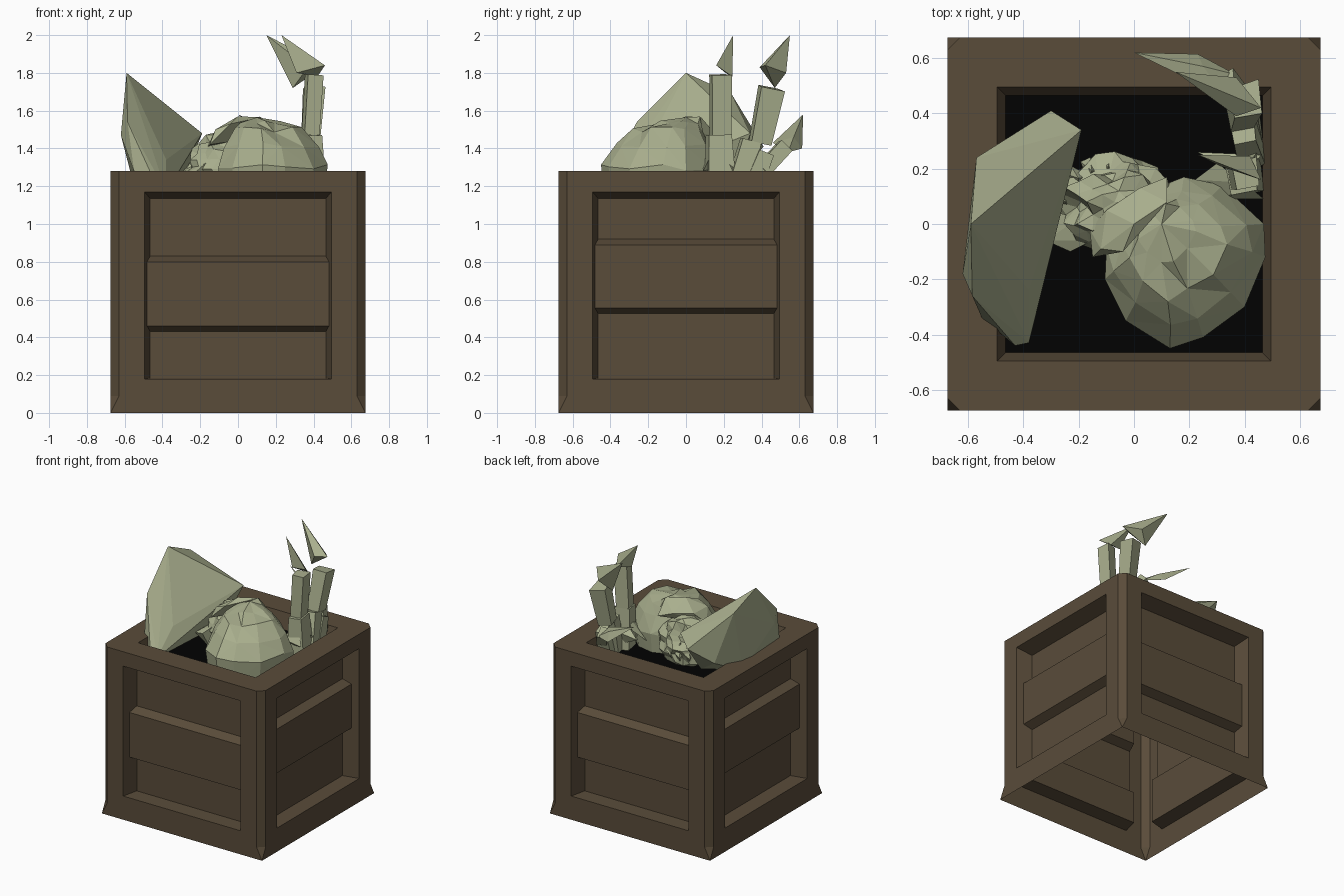
import bpy, bmesh, math, random
from mathutils import Vector, Matrix

if "Cube" in bpy.data.objects:
    bpy.data.objects.remove(bpy.data.objects["Cube"])

random.seed(4)


def material(name, rgb):
    m = bpy.data.materials.new(name)
    m.diffuse_color = (*rgb, 1)
    m.use_nodes = True
    m.node_tree.nodes["Principled BSDF"].inputs["Base Color"].default_value = m.diffuse_color
    return m


WOOD = material("dark wood", (0.101, 0.072, 0.042))
BONE = material("green bone", (0.40, 0.43, 0.27))
BLACK = material("black interior", (0.0005, 0.0005, 0.0005))


def finish(bm, name, mat):
    bmesh.ops.remove_doubles(bm, verts=bm.verts, dist=0.0005)
    bmesh.ops.recalc_face_normals(bm, faces=bm.faces)
    me = bpy.data.meshes.new(name)
    bm.to_mesh(me)
    bm.free()
    me.materials.append(mat)
    ob = bpy.data.objects.new(name, me)
    bpy.context.collection.objects.link(ob)
    return ob


def face(bm, pts):
    return bm.faces.new([bm.verts.new(p) for p in pts])


def hull(name, pts):
    bm = bmesh.new()
    for p in pts:
        bm.verts.new(p)
    r = bmesh.ops.convex_hull(bm, input=bm.verts)
    junk = [g for g in r["geom_interior"] + r["geom_unused"] if isinstance(g, bmesh.types.BMVert)]
    bmesh.ops.delete(bm, geom=list(set(junk)), context='VERTS')
    return finish(bm, name, BONE)


# Crate: four panelled sides, open underneath, with a sunken top
H, R, C, W, D = 1.28, 0.675, 0.63, 0.495, 0.12
bm = bmesh.new()
for k in range(4):
    rot = Matrix.Rotation(k * math.pi / 2, 3, 'Z')
    lo, hi = ((0.46, 0.80), (0.555, 0.89))[k % 2]

    def add(*pts):
        face(bm, [rot @ Vector(p) for p in pts])

    def P(u, z, d=0):
        return (u, -R + d, z)

    # frame around the panel
    add(P(-C, H), P(-W, 1.17), P(W, 1.17), P(C, H))
    add(P(-R, 0), P(R, 0), P(W, 0.18), P(-W, 0.18))
    for s in (-1, 1):
        add(P(s * R, 0), P(s * C, 0.09), P(s * C, H), P(s * W, 1.17), P(s * W, 0.18))
    # stepped recess with a raised middle board
    prof = [(1.17, 0), (1.135, D), (hi + 0.03, D), (hi, 0.055),
            (lo, 0.055), (lo - 0.03, D), (0.182, D), (0.18, 0)]
    half = [W - 0.25 * d for z, d in prof]
    for i in range(len(prof) - 1):
        (z0, d0), (z1, d1) = prof[i], prof[i + 1]
        a, b = half[i], half[i + 1]
        add(P(-a, z0, d0), P(a, z0, d0), P(b, z1, d1), P(-b, z1, d1))
    for s in (-1, 1):
        add(*[P(s * h, z, d) for (z, d), h in zip(prof, half)])
    # chamfered corner, flaring to a point at the foot
    add((C, -R, 0.09), (R, -R, 0), (R, -C, 0.09))
    add((C, -R, 0.09), (R, -C, 0.09), (R, -C, H), (C, -R, H))
    # top rim and sloping lip
    add((-C, -R, H), (C, -R, H), (W, -W, H), (-W, -W, H))
    add((C, -R, H), (R, -C, H), (W, -W, H))
    add((-W, -W, H), (W, -W, H), (0.465, -0.465, 1.16), (-0.465, -0.465, 1.16))
finish(bm, "crate", WOOD)

bm = bmesh.new()
face(bm, [(x * 0.466, y * 0.466, 1.16) for x, y in ((-1, -1), (1, -1), (1, 1), (-1, 1))])
finish(bm, "dark_interior", BLACK)

# Shoulder blade leaning on the left side, with a small spur
hull("shoulder_blade", [
    (-.59, 0, 1.80), (-.57, .24, 1.69), (-.19, .34, 1.48), (-.30, .41, 1.41),
    (-.62, -.18, 1.47), (-.585, -.26, 1.54), (-.55, -.34, 1.28), (-.43, -.44, 1.20),
    (-.38, -.43, 1.17), (-.38, -.24, 1.34), (-.32, .05, 1.20), (-.30, .25, 1.20),
    (-.55, .1, 1.20), (-.43, .02, 1.51), (-.45, .3, 1.3)])
hull("blade_spur", [(-.34, .12, 1.50), (-.42, .01, 1.48), (-.40, .03, 1.53), (-.39, .03, 1.44)])

# Cranium: loft of shrinking uneven rings
outline = [(-.10, -.08), (.0, .10), (.18, .17), (.32, .14), (.47, 0), (.475, -.12),
           (.40, -.30), (.25, -.41), (.13, -.45), (-.03, -.35), (-.105, -.20)]
levels = ((1.13, .93, .19, -.13), (1.30, 1.0, .19, -.13), (1.42, .83, .18, -.11),
          (1.495, .60, .16, -.08), (1.55, .36, .12, -.03))
bm = bmesh.new()
rings = []
for z, f, cx, cy in levels:
    ring = []
    for x, y in outline:
        j = 1 + random.uniform(-.09, .05) * (z > 1.3)
        ring.append(bm.verts.new((cx + (x - .19) * f * j, cy + (y + .13) * f * j,
                                  z + random.uniform(-.02, .02) * (z > 1.2))))
    rings.append(ring)
n = len(outline)
for a, b in zip(rings, rings[1:]):
    for i in range(n):
        bm.faces.new((a[i], a[(i + 1) % n], b[(i + 1) % n], b[i]))
tip = bm.verts.new((.10, 0, 1.565))
for i in range(n):
    bm.faces.new((rings[-1][i], rings[-1][(i + 1) % n], tip))
bmesh.ops.triangulate(bm, faces=bm.faces)
finish(bm, "cranium", BONE)

# Face of the skull: jagged lump with two sunken eyes and a nose
bm = bmesh.new()
bmesh.ops.create_icosphere(bm, subdivisions=3, radius=1)
holes = [Vector(d).normalized() for d in ((-.9, -.1, .55), (-.1, .9, .55), (-.65, .65, .3))]
for v in bm.verts:
    d = v.co.normalized()
    s = random.uniform(.87, 1.1)
    if any(d.dot(h) > .94 for h in holes):
        s *= .72
    v.co = Vector((-.07 + d.x * s * .21, .08 + d.y * s * .17, 1.29 + d.z * s * .19))
finish(bm, "skull_face", BONE)
hull("brow", [(-.15, -.12, 1.42), (-.16, -.02, 1.41), (-.10, .05, 1.49), (.02, .13, 1.49),
              (.12, .17, 1.46), (0, .0, 1.57), (.12, .08, 1.565), (-.12, -.09, 1.50), (-.04, -.1, 1.53)])
hull("cheek", [(-.32, -.06, 1.24), (-.23, -.10, 1.27), (-.15, -.06, 1.34), (-.2, .02, 1.33),
               (-.27, .04, 1.28), (-.2, -.05, 1.15)])
# Jaw teeth fanned around the muzzle
for i in range(6):
    a = math.radians(75 + i * 20)
    c, s = math.cos(a), math.sin(a)
    o = Vector((-.08, .07, 1.26))
    side = Vector((-s, c, 0)) * .032
    out = Vector((c * .19, s * .15, 0))
    hull("tooth", [o + out * 1.2 + Vector((0, 0, -.03)) + side * .6, o + out * 1.2 - side * .6,
                   o + out * .75 + side, o + out * .75 - side,
                   o + out * .9 + Vector((0, 0, .07)), o + out * .9 - Vector((0, 0, .09))])


# Hand: tapered finger bones and pointed claws
def bone(name, a, b, r0, r1):
    a, b = Vector(a), Vector(b)
    d = (b - a).normalized()
    x = d.cross(Vector((.97, .25, 0))).normalized()
    y = d.cross(x)
    hull(name, [p + (x * i + y * j) * r for p, r in ((a, r0), (b, r1))
                for i, j in ((-1, -.7), (1, -1), (.8, .8), (-.9, .9))])


bone("near_palm_bone", (.40, .18, 1.15), (.39, .17, 1.47), .075, .06)
bone("near_finger_bone", (.385, .18, 1.47), (.405, .18, 1.79), .05, .052)
bone("middle_palm_bone", (.42, .26, 1.15), (.395, .34, 1.44), .06, .05)
bone("middle_finger_bone", (.385, .39, 1.43), (.405, .45, 1.72), .053, .063)
bone("far_palm_bone", (.42, .33, 1.15), (.41, .42, 1.38), .05, .04)
bone("far_finger_bone", (.42, .40, 1.28), (.33, .52, 1.41), .04, .04)

claws = {
    "near_claw": [(.23, .25, 2.0), (.46, .16, 1.84), (.31, .21, 1.80), (.42, .245, 1.78)],
    "middle_claw": [(.15, .55, 2.0), (.29, .47, 1.72), (.46, .42, 1.84), (.37, .39, 1.83), (.37, .53, 1.80)],
    "far_claw": [(0, .62, 1.58), (.37, .54, 1.38), (.33, .46, 1.43), (.23, .615, 1.40), (.25, .57, 1.46)],
    "knuckle_spur": [(.22, .16, 1.24), (.33, .09, 1.30), (.47, .09, 1.28), (.30, .22, 1.32), (.4, .15, 1.4)],
    "wrist_spur": [(.23, .26, 1.28), (.40, .17, 1.36), (.46, .25, 1.30), (.38, .22, 1.2)],
}
for name, pts in claws.items():
    hull(name, pts)
